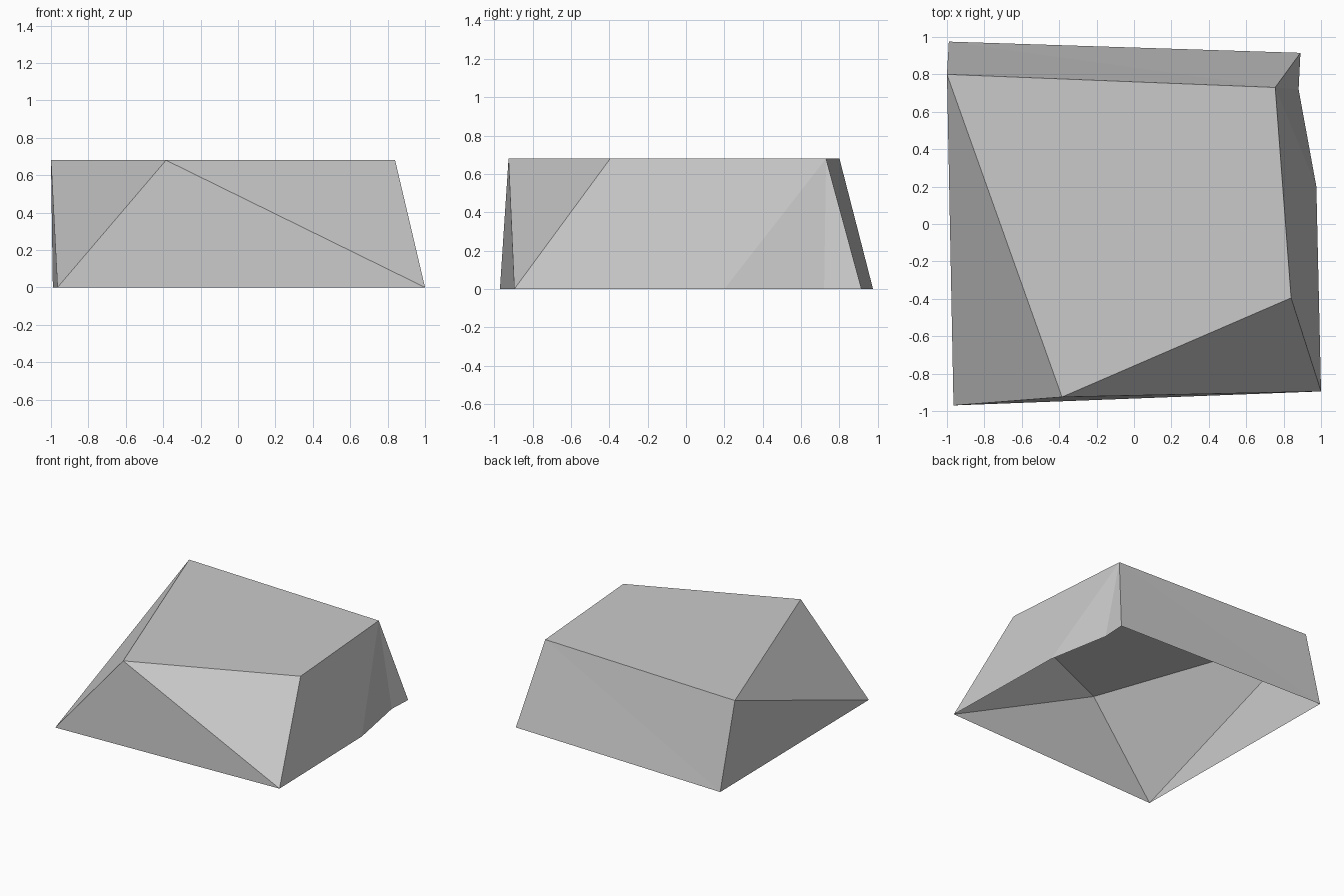
import bpy
import bmesh

HEIGHT = 0.68

default = bpy.data.objects.get("Cube")
if default:
    bpy.data.objects.remove(default, do_unlink=True)

# Stone colour
stone = bpy.data.materials.new("stone_grey")
stone.use_nodes = True
colour = (0.59, 0.59, 0.59, 1.0)
stone.diffuse_color = colour
stone.node_tree.nodes["Principled BSDF"].inputs["Base Color"].default_value = colour

# Outlines of the rock: flat top and wider, open foot
top = {
    "back_right": (-1.0, 0.80),
    "back_left": (0.755, 0.73),
    "front_left": (0.84, -0.395),
    "front_right": (-0.385, -0.925),
}
foot = {
    "back_right": (-0.99, 0.975),
    "back_left": (0.89, 0.915),
    "notch": (0.88, 0.72),
    "side": (0.975, 0.20),
    "front_left": (1.0, -0.895),
    "front_right": (-0.965, -0.97),
}

bm = bmesh.new()
t = {name: bm.verts.new((x, y, HEIGHT)) for name, (x, y) in top.items()}
f = {name: bm.verts.new((x, y, 0)) for name, (x, y) in foot.items()}

facets = [
    # Flat top
    [t["front_right"], t["front_left"], t["back_left"], t["back_right"]],
    # Front slopes
    [f["front_right"], f["front_left"], t["front_right"]],
    [f["front_left"], t["front_left"], t["front_right"]],
    # Left side with its notch
    [f["front_left"], f["side"], t["back_left"], t["front_left"]],
    [f["side"], f["notch"], t["back_left"]],
    [f["notch"], f["back_left"], t["back_left"]],
    # Back
    [f["back_left"], f["back_right"], t["back_left"]],
    [f["back_right"], t["back_right"], t["back_left"]],
    # Right side
    [f["back_right"], f["front_right"], t["back_right"]],
    [f["front_right"], t["front_right"], t["back_right"]],
]
for corners in facets:
    bm.faces.new(corners)

mesh = bpy.data.meshes.new("rock")
bm.to_mesh(mesh)
bm.free()
mesh.materials.append(stone)
rock = bpy.data.objects.new("rock", mesh)
bpy.context.collection.objects.link(rock)
